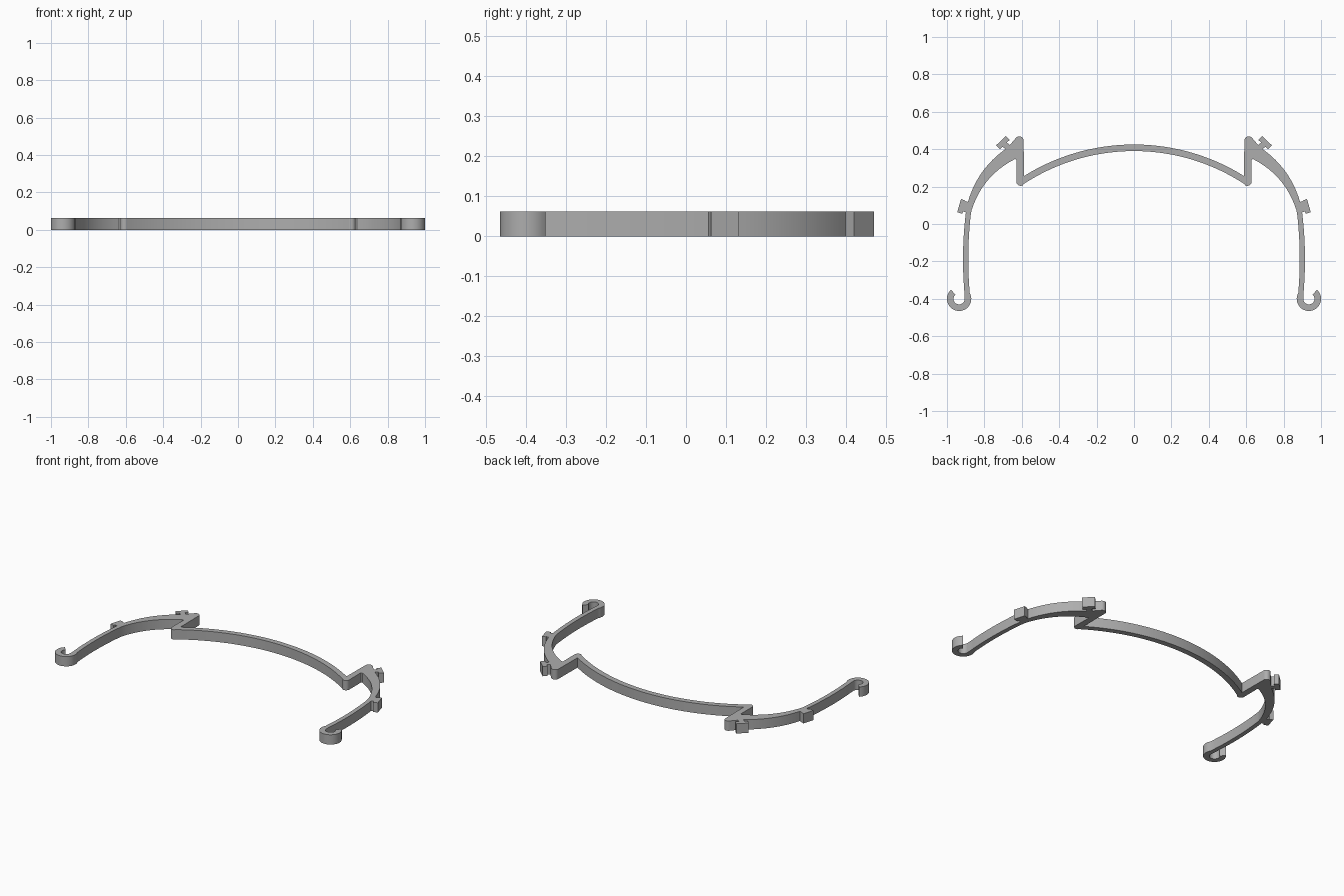
import bpy, bmesh
from math import radians, sin, cos
from mathutils import Vector

HEIGHT = 0.0625

cube = bpy.data.objects.get("Cube")
if cube:
    bpy.data.objects.remove(cube, do_unlink=True)

grey = bpy.data.materials.new("plain grey")
grey.use_nodes = True
colour = (0.42, 0.42, 0.42, 1)
grey.diffuse_color = colour
grey.node_tree.nodes["Principled BSDF"].inputs["Base Color"].default_value = colour


def arc(cx, cy, r, start, end, n):
    """Points on a circle, angles in degrees."""
    angles = [radians(start + (end - start) * i / n) for i in range(n + 1)]
    return [(cx + r * cos(a), cy + r * sin(a)) for a in angles]


def bulge(p, q, sag, n=12):
    """Gentle curve from p to q, bowed to the left of its direction."""
    p, q = Vector(p), Vector(q)
    d = (q - p).normalized()
    side = Vector((-d.y, d.x))
    return [tuple(p.lerp(q, t) + side * 4 * sag * t * (1 - t))
            for t in (i / n for i in range(n + 1))]


# Left half of the outline, from the back of the bow round to its inside
half = arc(0, -0.685, 1.11, 90, 58, 24)                   # outer bow
half += arc(0.613, 0.446, 0.023, 180, 40, 8)              # post tip
half += [(0.664, 0.422), (0.68, 0.436), (0.664, 0.45),    # upper clip
         (0.685, 0.47), (0.738, 0.42), (0.716, 0.399), (0.702, 0.413)]
half += bulge((0.688, 0.4), (0.888, 0.118), 0.03)         # outer shoulder
half += [(0.902, 0.122), (0.905, 0.118), (0.903, 0.126),  # lower clip
         (0.925, 0.133), (0.945, 0.063), (0.918, 0.055), (0.914, 0.067)]
half += bulge((0.899, 0.062), (0.905, -0.385), 0.012)     # outer arm
half += arc(0.935, -0.4, 0.03, 165, 408, 20)              # inside of hook
half += arc(0.935, -0.4, 0.065, 408, 160, 28)             # outside of hook
half += bulge((0.878, -0.37), (0.872, 0.055), -0.011)     # inner arm
half += bulge((0.868, 0.075), (0.637, 0.347), -0.037)     # inner shoulder
half += [(0.628, 0.345)]
half += arc(0.606, 0.227, 0.023, 0, -124, 8)              # post foot
half += arc(0, -0.685, 1.075, 56.4, 90, 24)               # inner bow

# Mirror the outline, leaving out the shared points on the centre line
outline = half + [(-x, y) for x, y in reversed(half[1:-1])]

# Raise the closed outline into a solid strip
bm = bmesh.new()
base = bm.faces.new([bm.verts.new((x, y, 0)) for x, y in outline])
raised = bmesh.ops.extrude_face_region(bm, geom=[base], use_keep_orig=True)
top = [v for v in raised["geom"] if isinstance(v, bmesh.types.BMVert)]
bmesh.ops.translate(bm, verts=top, vec=(0, 0, HEIGHT))
bmesh.ops.recalc_face_normals(bm, faces=bm.faces)
caps = [f for f in bm.faces if len(f.verts) > 4]
bmesh.ops.triangulate(bm, faces=caps)

mesh = bpy.data.meshes.new("bow_frame")
bm.to_mesh(mesh)
bm.free()
mesh.materials.append(grey)
frame = bpy.data.objects.new("bow_frame", mesh)
bpy.context.collection.objects.link(frame)

bpy.ops.object.select_all(action="DESELECT")
frame.select_set(True)
bpy.context.view_layer.objects.active = frame
bpy.ops.object.shade_smooth_by_angle(angle=radians(30))
